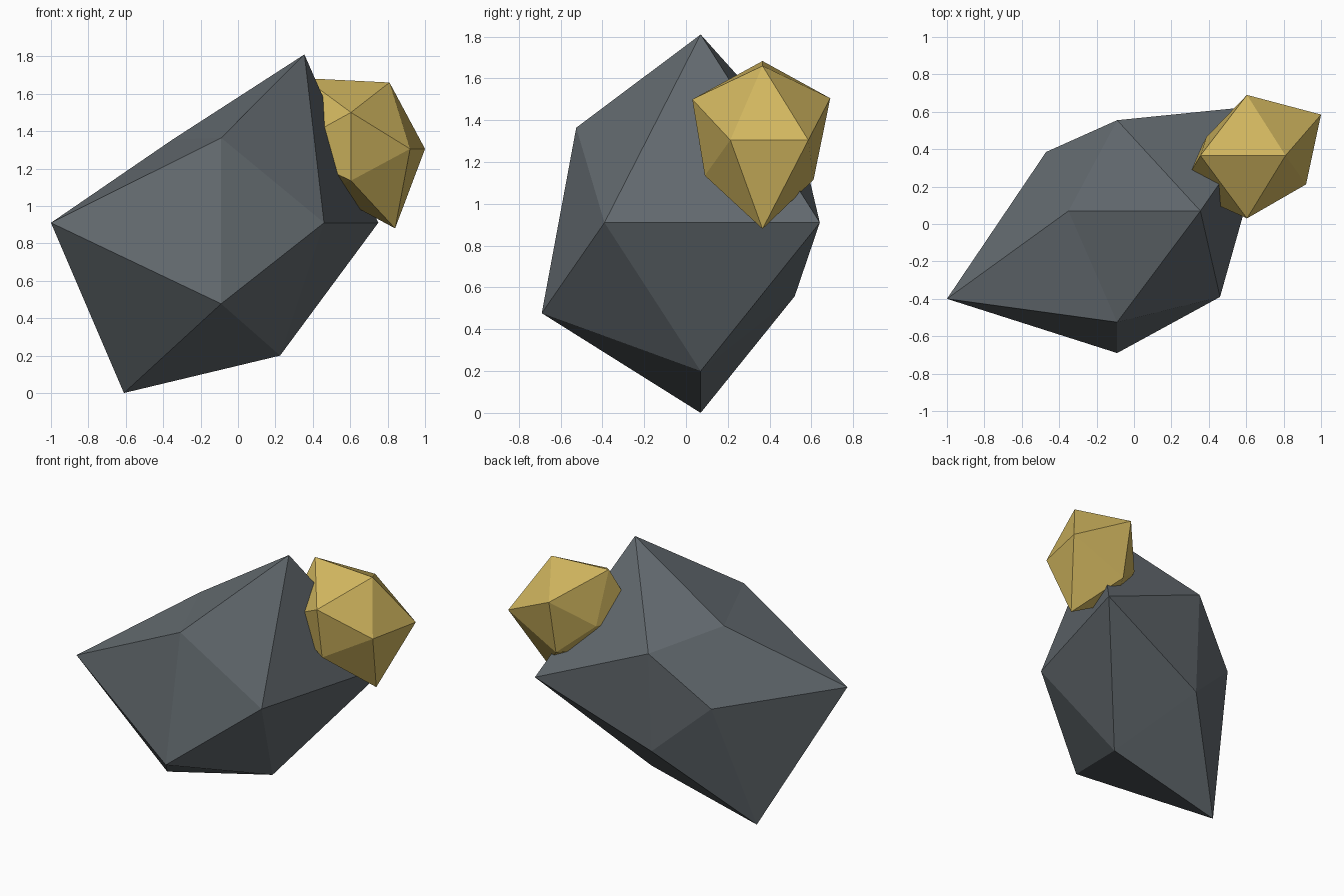
import bpy
import bmesh
from itertools import combinations
from mathutils import Vector

if "Cube" in bpy.data.objects:
    bpy.data.objects.remove(bpy.data.objects["Cube"])

PHI = (1 + 5 ** 0.5) / 2
SIGNS = ((-1, -1), (1, -1), (-1, 1), (1, 1))


def material(name, rgb):
    m = bpy.data.materials.new(name)
    m.diffuse_color = (*rgb, 1)
    m.use_nodes = True
    m.node_tree.nodes["Principled BSDF"].inputs["Base Color"].default_value = m.diffuse_color
    return m


def rough_crystal(name, mat, centre, sides, fronts, tops):
    """Icosahedron whose corners, in three crossed rectangles, are pulled in or out."""
    cx, cy, cz = centre
    # regular corners define which corners join into faces
    base = [Vector((a * PHI, b, 0)) for a, b in SIGNS]
    base += [Vector((0, a * PHI, b)) for a, b in SIGNS]
    base += [Vector((a, 0, b * PHI)) for a, b in SIGNS]
    # actual corners keep to the same three planes through the centre
    corners = [(x, y, cz) for x, y in sides]
    corners += [(cx, y, z) for y, z in fronts]
    corners += [(x, cy, z) for x, z in tops]

    bm = bmesh.new()
    verts = [bm.verts.new(c) for c in corners]
    for tri in combinations(range(12), 3):
        if all((base[i] - base[j]).length < 2.1 for i, j in combinations(tri, 2)):
            bm.faces.new([verts[i] for i in tri])
    bmesh.ops.recalc_face_normals(bm, faces=bm.faces)
    mesh = bpy.data.meshes.new(name)
    bm.to_mesh(mesh)
    bm.free()
    mesh.materials.append(mat)
    obj = bpy.data.objects.new(name, mesh)
    bpy.context.collection.objects.link(obj)
    return obj


# Large grey rock
rough_crystal(
    "rock", material("slate grey", (0.125, 0.145, 0.16)), (-0.09, 0.07, 0.91),
    sides=((-1.0, -0.40), (0.46, -0.39), (-0.47, 0.385), (0.75, 0.64)),
    fronts=((-0.69, 0.477), (0.52, 0.558), (-0.525, 1.364), (0.555, 1.27)),
    tops=((-0.61, 0.0), (0.225, 0.20), (-0.35, 1.355), (0.355, 1.81)))

# Gold nugget sunk into the upper right of the rock
rough_crystal(
    "gold_nugget", material("gold", (0.64, 0.47, 0.115)), (0.604, 0.366, 1.305),
    sides=((0.25, 0.19), (0.92, 0.212), (0.387, 0.465), (1.0, 0.585)),
    fronts=((0.09, 1.135), (0.61, 1.115), (0.03, 1.50), (0.69, 1.505)),
    tops=((0.47, 1.08), (0.84, 0.88), (0.355, 1.683), (0.81, 1.66)))
